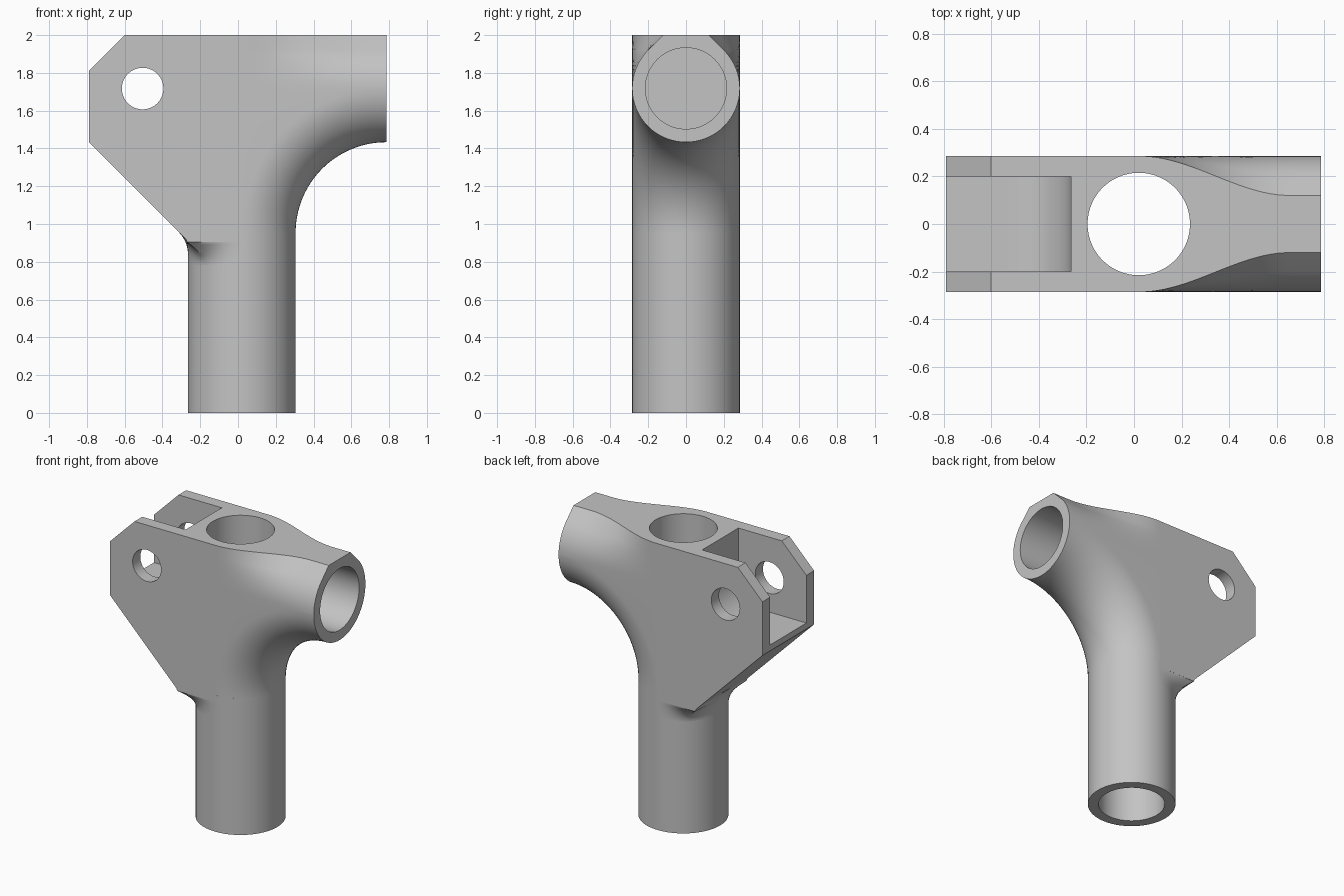
import bpy, bmesh
from math import sin, cos, pi, sqrt, radians
from mathutils import Matrix

if "Cube" in bpy.data.objects:
    bpy.data.objects.remove(bpy.data.objects["Cube"])

R, BORE = 0.285, 0.215            # tube outer and inner radius
MAJOR = 0.765                     # elbow bend radius
CX, CZ = 0.785, 0.953             # elbow bend centre
TX = CX - MAJOR                   # upright tube axis
ZH = CZ + MAJOR                   # side tube axis height
TOP = 2.0
PIN_X, PIN_Z = -0.505, 1.717

grey = bpy.data.materials.new("plain_grey")
grey.use_nodes = True
grey.diffuse_color = (0.55, 0.55, 0.55, 1)
grey.node_tree.nodes["Principled BSDF"].inputs["Base Color"].default_value = (0.55, 0.55, 0.55, 1)


def make(name, bm):
    bmesh.ops.remove_doubles(bm, verts=bm.verts, dist=1e-5)
    bmesh.ops.recalc_face_normals(bm, faces=bm.faces)
    mesh = bpy.data.meshes.new(name)
    bm.to_mesh(mesh)
    bm.free()
    ob = bpy.data.objects.new(name, mesh)
    bpy.context.collection.objects.link(ob)
    mesh.materials.append(grey)
    return ob


def cylinder(name, radius, length, centre, axis="Z", segments=96):
    bm = bmesh.new()
    turn = {"X": Matrix.Rotation(pi / 2, 4, "Y"), "Y": Matrix.Rotation(pi / 2, 4, "X"),
            "Z": Matrix.Identity(4)}[axis]
    bmesh.ops.create_cone(bm, cap_ends=True, segments=segments, radius1=radius, radius2=radius,
                          depth=length, matrix=Matrix.Translation(centre) @ turn)
    return make(name, bm)


def prism(name, profile, half_width):
    """Extrude an x-z profile across y."""
    bm = bmesh.new()
    rings = [[bm.verts.new((x, y, z)) for x, z in profile] for y in (-half_width, half_width)]
    bridge(bm, *rings)
    for ring in rings:
        bm.faces.new(ring)
    return make(name, bm)


def bridge(bm, a, b):
    for i in range(len(a)):
        j = (i + 1) % len(a)
        bm.faces.new((a[i], a[j], b[j], b[i]))


def smoothstep(t):
    t = min(max(t, 0), 1)
    return t * t * (3 - 2 * t)


# Upright tube
tube = cylinder("upright_tube", R, CZ, (TX, 0, CZ / 2))

# Elbow arm: inner half of a bent tube, side walls, and a roof narrowing to a flat-topped end
bm = bmesh.new()
HALF, STEPS = 32, 40
rings = []
for k in range(STEPS + 1):
    phi = pi / 2 * k / STEPS
    xc = CX - MAJOR * cos(phi)
    ring = []
    for i in range(HALF + 1):
        b = -pi / 2 + pi * i / HALF
        r = MAJOR - R * cos(b)
        ring.append((CX - r * cos(phi), R * sin(b), CZ + r * sin(phi)))
    narrow = smoothstep((xc - 0.03) / 0.62)
    side = []
    for i in range(9):
        a = pi / 4 * i / 8
        side.append((R + (R * cos(a) - R) * narrow, ZH + R * sin(a)))
    side.append((R + (0.12 - R) * narrow, TOP))
    ring += [(xc, y, z) for y, z in side]
    ring += [(xc, -y, z) for y, z in reversed(side)]
    rings.append([bm.verts.new(p) for p in ring])
for a, b in zip(rings, rings[1:]):
    bridge(bm, a, b)
bm.faces.new(rings[0][:HALF + 1])
bm.faces.new([rings[0][0]] + rings[0][HALF:])
bm.faces.new(rings[-1])
arm = make("elbow_arm", bm)

# Clevis block with sloped underside and clipped corner
clevis = prism("clevis", [(-0.79, 1.435), (-0.79, 1.81), (-0.6, TOP), (TX, TOP),
                          (TX, 0.905), (-0.26, 0.905)], R)

# Skirt blending the round tube into the square block
bm = bmesh.new()
rings = []
LOW, EDGE, FILLET = 0.78, 0.905, 0.163
for k in range(15):
    z = LOW + (CZ - LOW) * k / 14
    mix = min((z - LOW) / (EDGE - LOW), 1) ** 2
    rise = max(z - 0.84, 0)
    bulge = FILLET - sqrt(FILLET ** 2 - rise ** 2)
    ring = []
    for i in range(33):
        a = pi / 2 + pi * i / 32
        c, s = cos(a), sin(a)
        grow = 1 + (1 / max(abs(c), abs(s)) - 1) * mix
        ring.append(bm.verts.new((TX + R * c * grow - bulge * c * c, R * s * grow, z)))
    rings.append(ring)
for a, b in zip(rings, rings[1:]):
    bridge(bm, a, b)
bm.faces.new(rings[0])
bm.faces.new(rings[-1])
skirt = make("blend_skirt", bm)

# Cutters: tube bores, clevis slot with rounded inner corner, pin hole
bore = cylinder("bore_cutter", BORE, 3, (TX, 0, 1))
side_bore = cylinder("side_bore_cutter", BORE, 0.6, (0.605, 0, ZH), "X")
pin_hole = cylinder("pin_cutter", 0.11, 1, (PIN_X, 0, PIN_Z), "Y", 64)
arc = [(PIN_X + 0.24 * sin(radians(5 * i)), PIN_Z - 0.24 * cos(radians(5 * i))) for i in range(19)]
slot = prism("slot_cutter", [(-1, PIN_Z - 0.24)] + arc + [(arc[-1][0], 2.2), (-1, 2.2)], 0.2)

cuts = {tube: [bore], skirt: [bore], arm: [bore, side_bore], clevis: [bore, slot, pin_hole]}
for part, cutters in cuts.items():
    bpy.ops.object.select_all(action="DESELECT")
    part.select_set(True)
    bpy.context.view_layer.objects.active = part
    for cutter in cutters:
        mod = part.modifiers.new("cut", "BOOLEAN")
        mod.operation = "DIFFERENCE"
        mod.solver = "EXACT"
        mod.object = cutter
        bpy.ops.object.modifier_apply(modifier=mod.name)
    bpy.ops.object.shade_smooth_by_angle(angle=radians(30))

for cutter in (bore, side_bore, pin_hole, slot):
    bpy.data.objects.remove(cutter)
